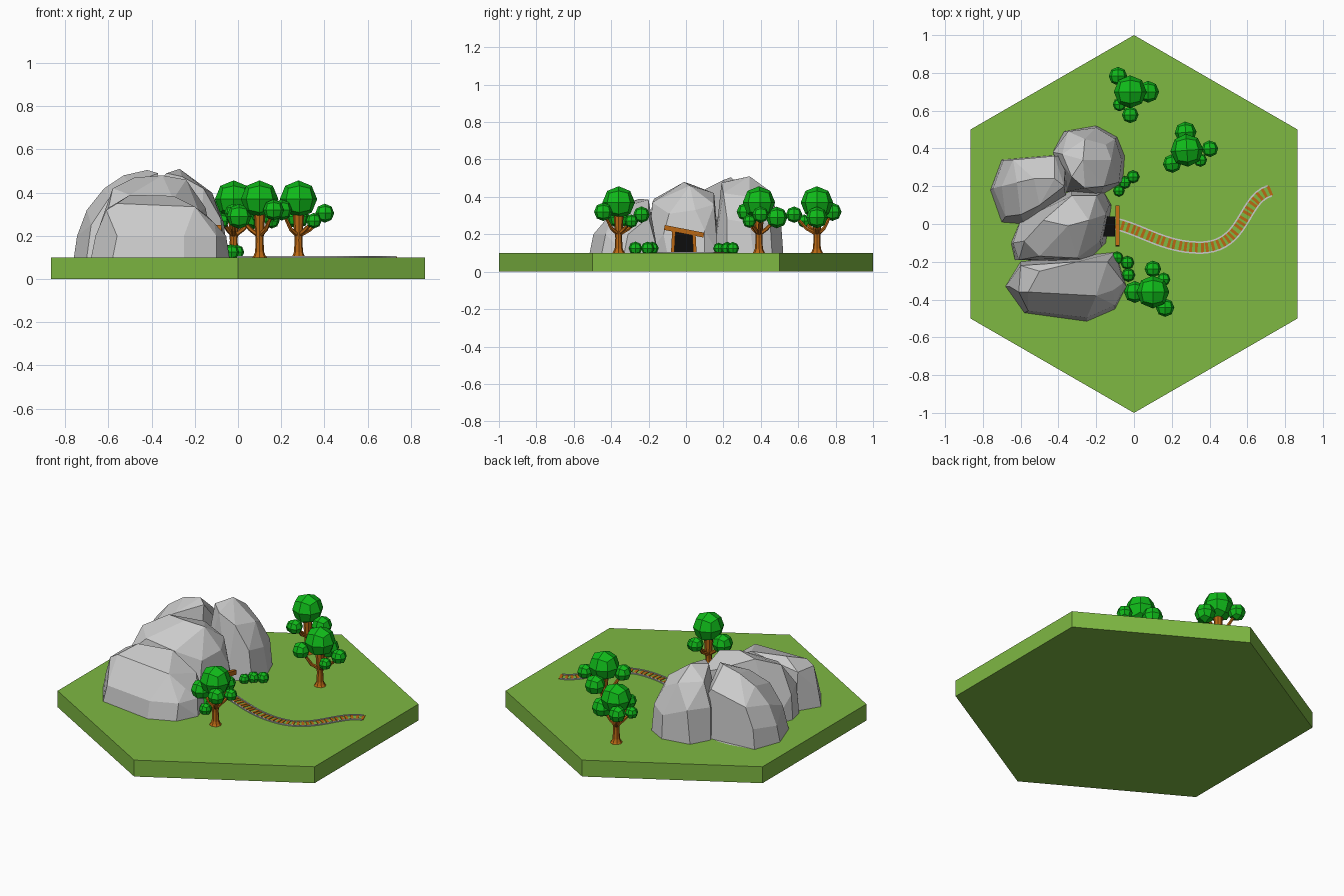
import bpy, bmesh
from math import radians, cos, sin, pi, atan2
from mathutils import Vector, Matrix
from mathutils.geometry import interpolate_bezier

if "Cube" in bpy.data.objects:
    bpy.data.objects.remove(bpy.data.objects["Cube"])


def material(name, col):
    m = bpy.data.materials.new(name)
    m.diffuse_color = (*col, 1)
    m.use_nodes = True
    m.node_tree.nodes["Principled BSDF"].inputs["Base Color"].default_value = m.diffuse_color
    return m


GRASS = material("grass", (.21, .48, .055))
LEAF = material("leaf", (.005, .50, .01))
WOOD = material("wood", (.50, .14, .007))
DARK = material("dark", (.004, .004, .004))
G = 0.1  # ground level


def finish(bm, name, mat=None):
    bmesh.ops.recalc_face_normals(bm, faces=bm.faces[:])
    me = bpy.data.meshes.new(name)
    bm.to_mesh(me)
    bm.free()
    ob = bpy.data.objects.new(name, me)
    bpy.context.collection.objects.link(ob)
    if mat:
        me.materials.append(mat)
    return ob


def add_box(bm, loc, size, rot=None):
    m = Matrix.Translation(loc) @ (rot or Matrix()) @ Matrix.Diagonal((*size, 1))
    bmesh.ops.create_cube(bm, size=1, matrix=m)


def add_ball(bm, loc, r):
    # quad sphere: each cube side split in four quads and rounded
    verts = {}

    def vert(axis, side, a, b):
        c = [0, 0, 0]
        c[axis], c[(axis + 1) % 3], c[(axis + 2) % 3] = side, a, b
        key = tuple(c)
        if key not in verts:
            verts[key] = bm.verts.new(Vector(c).normalized() * r + Vector(loc))
        return verts[key]

    for axis in range(3):
        for side in (-1, 1):
            for i in (-1, 0):
                for j in (-1, 0):
                    quad = [vert(axis, side, i + a, j + b) for a, b in ((0, 0), (1, 0), (1, 1), (0, 1))]
                    bm.faces.new(quad)


def add_tube(bm, pts, radii, n=8):
    # tapered tube through the points
    rings = []
    for i, p in enumerate(pts):
        d = pts[min(i + 1, len(pts) - 1)] - pts[max(i - 1, 0)]
        q = Vector((0, 0, 1)).rotation_difference(d)
        rings.append([bm.verts.new(p + q @ Vector((cos(a) * radii[i], sin(a) * radii[i], 0)))
                      for a in [2 * pi * k / n for k in range(n)]])
    for a, b in zip(rings, rings[1:]):
        for k in range(n):
            bm.faces.new((a[k], a[(k + 1) % n], b[(k + 1) % n], b[k]))
    bm.faces.new(rings[0])
    bm.faces.new(rings[-1])


# hexagonal base
bm = bmesh.new()
bot, top = [[bm.verts.new((sin(k * pi / 3), cos(k * pi / 3), z)) for k in range(6)] for z in (0, G)]
bm.faces.new(bot)
bm.faces.new(top)
for k in range(6):
    bm.faces.new((bot[k], bot[(k + 1) % 6], top[(k + 1) % 6], top[k]))
finish(bm, "hex_base", GRASS)


# boulders: convex hulls of foot outline, shoulder points and crest points
def boulder(name, foot, upper):
    bm = bmesh.new()
    for x, y in foot:
        bm.verts.new((x, y, G))
    for p in upper:
        bm.verts.new(p)
    bmesh.ops.convex_hull(bm, input=bm.verts[:])
    loose = [v for v in bm.verts if not v.link_faces]
    bmesh.ops.delete(bm, geom=loose, context='VERTS')
    bmesh.ops.dissolve_limit(bm, angle_limit=radians(9), verts=bm.verts[:], edges=bm.edges[:])
    finish(bm, name)


boulder("front_boulder",
        [(-.68, -.33), (-.58, -.47), (-.25, -.515), (-.1, -.45), (-.04, -.33), (-.1, -.15), (-.6, -.2)],
        [(-.66, -.33, .2), (-.56, -.46, .2), (-.25, -.495, .2), (-.1, -.43, .2), (-.055, -.31, .2),
         (-.61, -.36, .32), (-.56, -.36, .35), (-.2, -.38, .335), (-.11, -.35, .26),
         (-.5, -.25, .39), (-.3, -.2, .385), (-.14, -.2, .29), (-.6, -.22, .33)])
boulder("middle_boulder",
        [(-.63, -.19), (-.65, -.1), (-.6, .02), (-.33, .18), (-.16, .17), (-.12, .1), (-.15, -.1), (-.25, -.2)],
        [(-.64, -.1, .25), (-.61, -.19, .28), (-.58, -.09, .42), (-.5, -.17, .39), (-.48, .02, .47),
         (-.35, -.01, .48), (-.24, .02, .46), (-.3, -.18, .37), (-.18, -.09, .31), (-.15, .05, .33),
         (-.2, .15, .36), (-.33, .15, .42), (-.13, .1, .22), (-.17, -.12, .2)])
boulder("rear_left_boulder",
        [(-.7, .34), (-.76, .18), (-.7, .01), (-.58, .0), (-.36, .14), (-.35, .37), (-.55, .37)],
        [(-.745, .19, .2), (-.69, .34, .22), (-.7, .2, .32), (-.68, .04, .25), (-.62, .22, .42),
         (-.6, .05, .37), (-.53, .24, .48), (-.42, .24, .505), (-.37, .2, .49), (-.5, .1, .44),
         (-.64, .34, .34), (-.42, .36, .40), (-.36, .36, .3)])
boulder("rear_right_boulder",
        [(-.43, .38), (-.37, .49), (-.2, .52), (-.09, .46), (-.05, .36), (-.06, .22), (-.18, .15), (-.36, .17)],
        [(-.43, .38, .3), (-.35, .49, .3), (-.2, .51, .24), (-.1, .45, .26), (-.065, .34, .26),
         (-.08, .22, .28), (-.12, .34, .40), (-.16, .2, .42), (-.27, .34, .51), (-.33, .25, .49),
         (-.26, .19, .475), (-.38, .37, .44), (-.26, .45, .43), (-.15, .42, .37)])

# mine opening and timber frame
bm = bmesh.new()
add_box(bm, (-.15, -.013, .16), (.1, .105, .12))
finish(bm, "mine_opening", DARK)
bm = bmesh.new()
for y, h, a in ((-.068, .125, -3), (.045, .1, 3)):
    add_box(bm, (-.09, y, G + h / 2), (.018, .018, h), Matrix.Rotation(radians(a), 4, 'X'))
add_box(bm, (-.088, -.01, .216), (.022, .215, .026), Matrix.Rotation(radians(-11), 4, 'X'))
finish(bm, "mine_frame", WOOD)

# track path, evenly resampled
V = Vector
raw = interpolate_bezier(V((-.12, .005, G)), V((.03, -.02, G)), V((.15, -.125, G)), V((.35, -.125, G)), 60)
raw += interpolate_bezier(V((.35, -.125, G)), V((.6, -.125, G)), V((.57, .15, G)), V((.735, .18, G)), 60)[1:]
STEP = .029
path, carry = [raw[0]], 0
for a, b in zip(raw, raw[1:]):
    carry += (b - a).length
    if carry >= STEP:
        path.append(b)
        carry -= STEP
ties, rails = bmesh.new(), bmesh.new()
sides = {-1: [], 1: []}
for i, p in enumerate(path):
    d = (path[min(i + 1, len(path) - 1)] - path[max(i - 1, 0)]).normalized()
    n = V((-d.y, d.x, 0))
    add_box(ties, p + V((0, 0, .001)), (.015, .056, .005), Matrix.Rotation(atan2(d.y, d.x), 4, 'Z'))
    for s in sides:
        sides[s].append([rails.verts.new(p + n * (s * .029 + w) + V((0, 0, z)))
                         for w, z in ((-.004, 0), (.004, 0), (.004, .006), (-.004, .006))])
for rings in sides.values():
    for a, b in zip(rings, rings[1:]):
        for k in range(4):
            rails.faces.new((a[k], a[(k + 1) % 4], b[(k + 1) % 4], b[k]))
    rails.faces.new(rings[0])
    rails.faces.new(rings[-1])
finish(ties, "track_ties", WOOD)
finish(rails, "track_rails")

# trees: one design turned three ways; clumps are (angle, distance, height, radius)
CLUMPS = [(0, .095, .29, .058), (128, .105, .32, .049), (-130, .088, .27, .036), (-90, .122, .305, .044)]
for i, (x, y, turn) in enumerate([(-.02, .70, 0), (.28, .39, 94), (.10, -.36, 180)]):
    crown, trunk = bmesh.new(), bmesh.new()
    add_ball(crown, (0, 0, .37), .087)
    add_tube(trunk, [V((0, 0, z)) for z in (G, .108, .125, .18, .24, .31)],
             [.034, .028, .021, .018, .022, .027])
    for ang, dist, z, r in CLUMPS:
        u = V((cos(radians(ang)), sin(radians(ang)), 0)) * dist
        add_ball(crown, u + V((0, 0, z)), r)
        add_tube(trunk, [V((0, 0, .2)), u * .45 + V((0, 0, .23)), u + V((0, 0, z))],
                 [.012, .010, .007], 6)
    for ob in (finish(crown, f"tree_crown_{i+1}", LEAF), finish(trunk, f"tree_trunk_{i+1}", WOOD)):
        ob.location = (x, y, 0)
        ob.rotation_euler.z = radians(turn)

# bushes beside the entrance
for name, balls in (("rear_bush", [(-.005, .25, .034), (-.05, .22, .034), (-.08, .175, .03)]),
                    ("front_bush", [(-.09, -.18, .034), (-.035, -.205, .036), (-.03, -.27, .036)])):
    bm = bmesh.new()
    for x, y, r in balls:
        add_ball(bm, (x, y, .125), r)
    finish(bm, name, LEAF)
